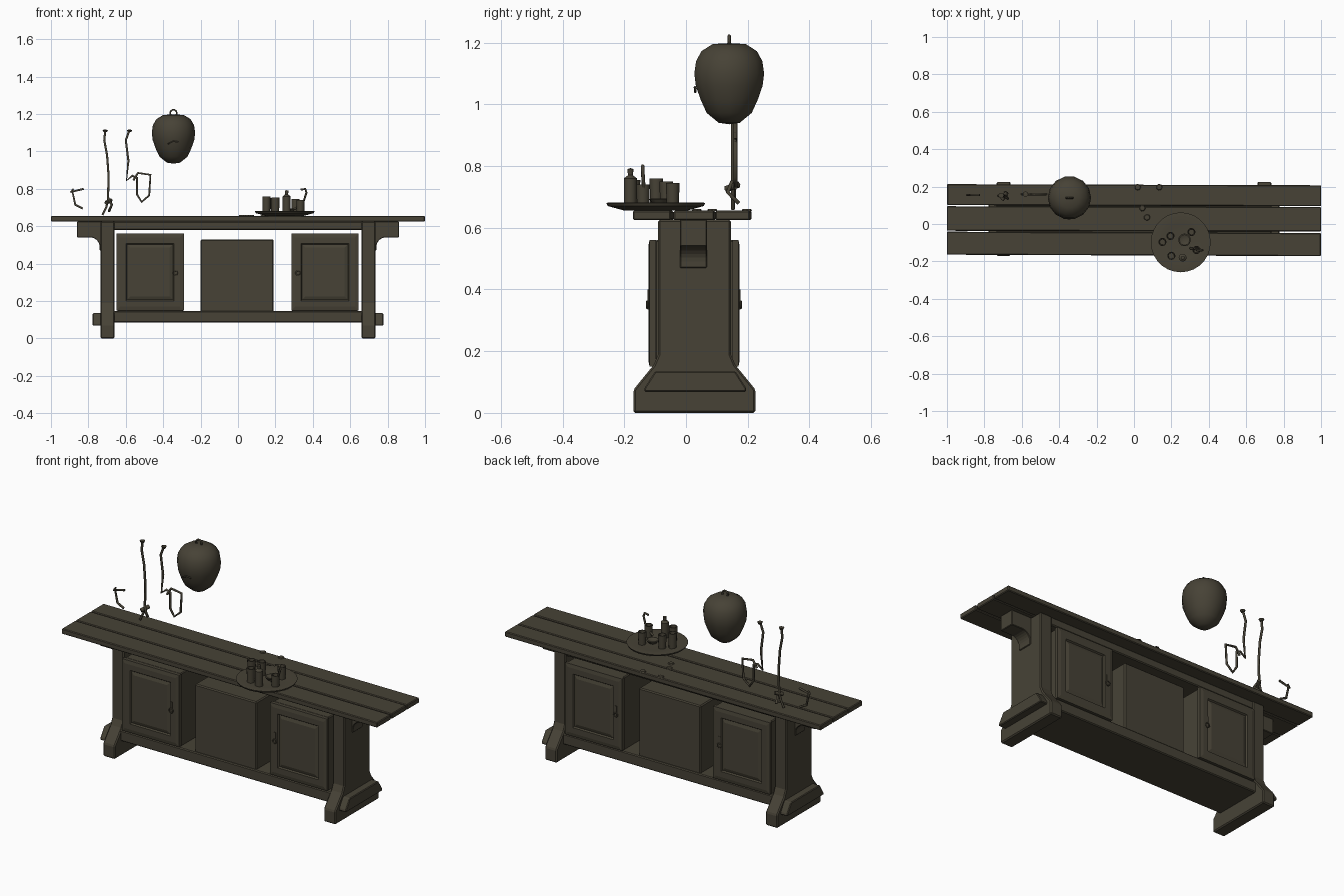
import bpy
import bmesh
import math
from mathutils import Vector

default_cube = bpy.data.objects.get("Cube")
if default_cube:
    bpy.data.objects.remove(default_cube, do_unlink=True)

wood = bpy.data.materials.new("dark olive wood")
wood_colour = (0.063, 0.055, 0.037, 1.0)
wood.diffuse_color = wood_colour
wood.use_nodes = True
shader = wood.node_tree.nodes["Principled BSDF"]
shader.inputs["Base Color"].default_value = wood_colour
shader.inputs["Roughness"].default_value = 0.8


def finish(name, mesh_builder, bevel=0.0, smooth=False):
    """Turn a bmesh into a named, coloured object."""
    bmesh.ops.recalc_face_normals(mesh_builder, faces=mesh_builder.faces)
    mesh = bpy.data.meshes.new(name)
    mesh_builder.to_mesh(mesh)
    mesh_builder.free()
    mesh.materials.append(wood)
    part = bpy.data.objects.new(name, mesh)
    bpy.context.collection.objects.link(part)
    if bevel:
        modifier = part.modifiers.new("soft edges", "BEVEL")
        modifier.width = bevel
        modifier.segments = 1
        modifier.limit_method = "ANGLE"
    if smooth:
        bpy.ops.object.select_all(action="DESELECT")
        part.select_set(True)
        bpy.context.view_layer.objects.active = part
        bpy.ops.object.shade_smooth_by_angle(angle=math.radians(35))
    return part


def box(name, xs, ys, zs, bevel=0.005, turn=0.0):
    """Box between pairs of limits."""
    bm = bmesh.new()
    bmesh.ops.create_cube(bm, size=1)
    limits = (xs, ys, zs)
    for vert in bm.verts:
        vert.co = [low + (c + 0.5) * (high - low) for c, (low, high) in zip(vert.co, limits)]
    part = finish(name, bm, bevel)
    part.rotation_euler.z = turn
    return part


def prism(name, outline, place, start, end, bevel=0.004):
    """Extrude a flat outline; place(a, b, depth) gives the point."""
    bm = bmesh.new()
    face = bm.faces.new([bm.verts.new(place(a, b, start)) for a, b in outline])
    extruded = bmesh.ops.extrude_face_region(bm, geom=[face])["geom"]
    shift = Vector(place(0, 0, end)) - Vector(place(0, 0, start))
    moved = [item for item in extruded if isinstance(item, bmesh.types.BMVert)]
    bmesh.ops.translate(bm, verts=moved, vec=shift)
    return finish(name, bm, bevel)


def lathe(name, profile, centre, sides):
    """Spin a radius/height profile about a vertical axis."""
    bm = bmesh.new()
    verts = [bm.verts.new((radius, 0, height)) for radius, height in profile]
    edges = [bm.edges.new(pair) for pair in zip(verts, verts[1:])]
    bmesh.ops.spin(bm, geom=verts + edges, cent=(0, 0, 0), axis=(0, 0, 1),
                   angle=math.tau, steps=sides)
    bmesh.ops.remove_doubles(bm, verts=bm.verts, dist=0.0002)
    part = finish(name, bm, smooth=True)
    part.location = centre
    return part


def wire(name, points, radius=0.006, closed=False):
    """Bent rod through a few points."""
    curve = bpy.data.curves.new(name, "CURVE")
    curve.dimensions = "3D"
    curve.bevel_depth = radius
    curve.bevel_resolution = 1
    curve.use_fill_caps = True
    spline = curve.splines.new("POLY")
    spline.points.add(len(points) - 1)
    for target, point in zip(spline.points, points):
        target.co = (*point, 1)
    spline.use_cyclic_u = closed
    curve.materials.append(wood)
    part = bpy.data.objects.new(name, curve)
    bpy.context.collection.objects.link(part)
    return part


def ring(name, centre, radius, thickness):
    steps = [math.tau * i / 10 for i in range(10)]
    x, y, z = centre
    return wire(name, [(x + radius * math.cos(a), y, z + radius * math.sin(a)) for a in steps],
                thickness, closed=True)


# Plank top
for label, front, back, turn in (("front", -0.168, -0.045, -0.004),
                                 ("middle", -0.038, 0.093, -0.002),
                                 ("back", 0.098, 0.21, -0.003)):
    box(label + "_plank", (-1, 1), (front, back), (0.625, 0.655), 0.004, turn)

# Rails between the legs
box("top_rail", (-0.7, 0.7), (-0.085, 0.14), (0.58, 0.626))
box("lower_shelf", (-0.67, 0.67), (-0.115, 0.165), (0.085, 0.146))

# Trestle legs with foot bosses and curved brackets
leg_outline = [(-0.17, 0), (0.225, 0), (0.225, 0.075), (0.205, 0.1), (0.16, 0.155),
               (0.145, 0.19), (0.145, 0.626), (-0.09, 0.626), (-0.09, 0.19),
               (-0.105, 0.155), (-0.15, 0.1), (-0.17, 0.075)]
boss_outline = [(-0.135, 0.068), (0.195, 0.068), (0.195, 0.08), (0.16, 0.135),
                (-0.1, 0.135), (-0.135, 0.08)]
arc = [(0.79 + 0.05 * math.sin(t), 0.49 + 0.05 * math.cos(t))
       for t in [math.pi * i / -12 for i in range(0, 7)]]
bracket_outline = [(0.73, 0.47), (0.73, 0.626), (0.86, 0.626), (0.86, 0.54)] + arc + [(0.74, 0.47)]
for side, word in ((1, "left"), (-1, "right")):
    def sideways(y, z, depth):
        return (side * depth, y, z)

    def lengthways(x, z, depth):
        return (side * x, depth, z)

    prism(word + "_leg", leg_outline, sideways, 0.66, 0.735, 0.006)
    prism(word + "_foot_boss", boss_outline, sideways, 0.73, 0.777)
    prism(word + "_bracket", bracket_outline, lengthways, -0.02, 0.068, 0.003)


# Cupboards with framed doors on both faces
def door(name, left, right, face, outward, handle_x):
    bm = bmesh.new()
    low, high = 0.15, 0.56
    corners = [(left, low), (right, low), (right, high), (left, high)]
    panel = bm.faces.new([bm.verts.new((x, face, z)) for x, z in corners])
    rim = bmesh.ops.extrude_face_region(bm, geom=[panel])["geom"]
    bmesh.ops.translate(bm, verts=[v for v in rim if isinstance(v, bmesh.types.BMVert)],
                        vec=(0, outward * 0.02, 0))
    bmesh.ops.recalc_face_normals(bm, faces=bm.faces)
    front = max(bm.faces, key=lambda f: f.calc_center_median().y * outward)
    for width, depth in ((0.028, 0.004), (0.045, 0), (0.008, -0.008), (0.025, 0.006)):
        bmesh.ops.inset_region(bm, faces=[front], thickness=width, depth=0)
        for vert in front.verts:
            vert.co.y += outward * depth
    finish(name, bm)
    plate_y = face + outward * 0.024
    box(name + "_handle_plate", (handle_x - 0.006, handle_x + 0.006),
        sorted((plate_y - outward * 0.004, plate_y + outward * 0.003)), (0.335, 0.4), 0)
    ring(name + "_handle", (handle_x, plate_y + outward * 0.004, 0.35), 0.012, 0.003)


for word, left, right, handle in (("right", -0.65, -0.29, -0.335), ("left", 0.285, 0.645, 0.32)):
    box(word + "_cupboard", (left + 0.005, right - 0.005), (-0.1, 0.155), (0.14, 0.56))
    door(word + "_front_door", left, right, -0.098, -1, handle)
    door(word + "_back_door", left, right, 0.15, 1, handle)
box("middle_chest", (-0.2, 0.19), (-0.105, 0.155), (0.14, 0.53), 0.006)

# Hanging gourd with its loop and small carved lips
gourd_profile = [(0, 0.935), (0.035, 0.94), (0.075, 0.972), (0.095, 1.015), (0.111, 1.06),
                 (0.116, 1.1), (0.11, 1.14), (0.092, 1.172), (0.055, 1.195), (0, 1.198)]
lathe("hanging_gourd", gourd_profile, (-0.345, 0.14, 0), 14)
ring("gourd_loop", (-0.345, 0.14, 1.205), 0.018, 0.005)
wire("gourd_lip", [(-0.375, 0.03, 1.04), (-0.345, 0.029, 1.055), (-0.32, 0.031, 1.05)], 0.004)

# Bent rods standing behind the bench
tall_rod = [(-0.71, 1.11), (-0.715, 1.06), (-0.7, 0.98), (-0.692, 0.87), (-0.695, 0.74),
            (-0.705, 0.7), (-0.725, 0.66)]
hooked_rod = [(-0.58, 1.115), (-0.6, 1.06), (-0.586, 0.95), (-0.596, 0.845), (-0.565, 0.87),
              (-0.54, 0.86), (-0.54, 0.77), (-0.515, 0.73), (-0.475, 0.765), (-0.468, 0.875),
              (-0.535, 0.885), (-0.56, 0.845)]
short_rod = [(-0.825, 0.8), (-0.885, 0.785), (-0.87, 0.715), (-0.83, 0.695)]
for name, path, depth in (("tall_rod", tall_rod, 0.152), ("hooked_rod", hooked_rod, 0.16),
                          ("short_rod", short_rod, 0.155)):
    wire(name, [(x, depth, z) for x, z in path], 0.0065)
wire("short_rod_tip", [(-0.895, 0.155, 0.78), (-0.88, 0.155, 0.8)], 0.005)
wire("tall_rod_spur", [(-0.695, 0.15, 0.75), (-0.675, 0.135, 0.715), (-0.69, 0.17, 0.68)], 0.007)
wire("tall_rod_knot", [(-0.705, 0.13, 0.725), (-0.68, 0.17, 0.74)], 0.011)
for name, x, y in (("tall_rod_head", -0.71, 0.152), ("hooked_rod_head", -0.58, 0.16)):
    lathe(name, [(0, 0), (0.009, 0), (0.015, 0.012), (0, 0.014)], (x, y, 1.103), 8)

# Round tray
tray_profile = [(0, 0.655), (0.1, 0.655), (0.155, 0.67), (0.16, 0.68), (0.15, 0.682),
                (0.1, 0.675), (0, 0.675)]
lathe("round_tray", tray_profile, (0.25, -0.098, 0), 28)

# Cups and a stoppered bottle on the tray
cups = ((0.195, -0.064, 0.075), (0.307, -0.043, 0.07), (0.2, -0.17, 0.08),
        (0.152, -0.096, 0.085), (0.334, -0.139, 0.065))
for number, (x, y, height) in enumerate(cups):
    lathe("cup_" + str(number), [(0, 0), (0.02, 0), (0.022, height), (0.017, height),
                                 (0.015, 0.02), (0, 0.02)], (x, y, 0.675), 12)
lathe("bottle", [(0, 0), (0.021, 0), (0.021, 0.085), (0.008, 0.095), (0.01, 0.115),
                 (0, 0.118)], (0.26, -0.18, 0.675), 12)
lathe("small_bowl", [(0, 0), (0.02, 0), (0.034, 0.018), (0.028, 0.02), (0, 0.008)],
      (0.27, -0.085, 0.674), 12)
wire("ladle", [(0.3, -0.13, 0.69), (0.35, -0.137, 0.73), (0.366, -0.14, 0.78),
               (0.36, -0.14, 0.8), (0.335, -0.14, 0.795)], 0.006)

# Scattered chips on the bench
for number, (x, y) in enumerate(((0.02, 0.197), (0.135, 0.197), (0.045, 0.085), (0.07, 0.035))):
    lathe("chip_" + str(number), [(0, 0), (0.018, 0), (0.014, 0.006), (0, 0.007)],
          (x, y, 0.654), 7)
